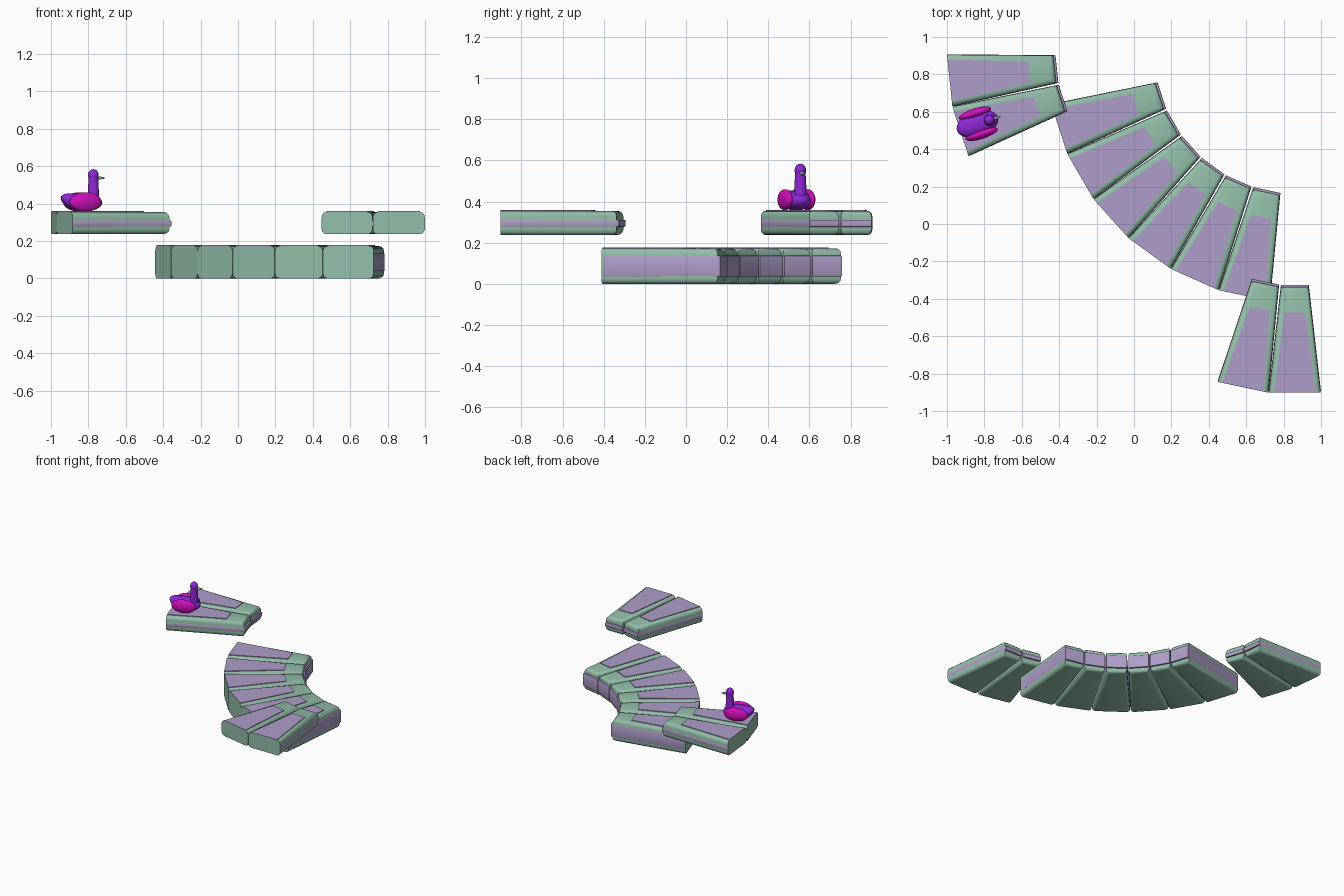
import bpy, bmesh, math
from mathutils import Matrix, Vector

if "Cube" in bpy.data.objects:
    bpy.data.objects.remove(bpy.data.objects["Cube"])


def material(name, rgb):
    m = bpy.data.materials.new(name)
    m.diffuse_color = (*rgb, 1)
    m.use_nodes = True
    m.node_tree.nodes["Principled BSDF"].inputs["Base Color"].default_value = m.diffuse_color
    return m


GREEN = material("sage green", (0.29, 0.52, 0.40))
LILAC = material("lilac", (0.43, 0.34, 0.59))
VIOLET = material("violet", (0.27, 0.02, 0.67))
PINK = material("magenta", (0.65, 0.004, 0.50))

R_OUT, LENGTH = 1.332, 0.565        # outer radius and radial length of a seat wedge


def finish(bm, name, mat, matrix=Matrix(), angle=35):
    bmesh.ops.recalc_face_normals(bm, faces=bm.faces)
    me = bpy.data.meshes.new(name)
    bm.to_mesh(me)
    bm.free()
    ob = bpy.data.objects.new(name, me)
    bpy.context.collection.objects.link(ob)
    me.materials.append(mat)
    ob.matrix_world = matrix
    bpy.context.view_layer.objects.active = ob
    ob.select_set(True)
    bpy.ops.object.shade_smooth_by_angle(angle=math.radians(angle))
    ob.select_set(False)
    return ob


def tapered_slab(name, mat, matrix, length, w_out, w_in, z0, z1, round_r, segs=3):
    """Wedge along +x from the outer end; rounded on the sides and inner end."""
    bm = bmesh.new()
    plan = [(0, -w_out), (length, -w_in), (length, w_in), (0, w_out)]
    face = bm.faces.new([bm.verts.new((x, y, z0)) for x, y in plan])
    ext = bmesh.ops.extrude_face_region(bm, geom=[face])
    top = [g for g in ext["geom"] if isinstance(g, bmesh.types.BMVert)]
    bmesh.ops.translate(bm, verts=top, vec=(0, 0, z1 - z0))
    bmesh.ops.recalc_face_normals(bm, faces=bm.faces)
    if round_r:
        edges = [e for e in bm.edges
                 if abs(e.verts[0].co.z - e.verts[1].co.z) < 1e-5
                 and max(v.co.x for v in e.verts) > 0.01]
        bmesh.ops.bevel(bm, geom=edges, offset=round_r, segments=segs,
                        profile=0.5, affect='EDGES')
    return finish(bm, name, mat, matrix)


def seat_wedge(tag, centre, deg, z0, z1, band):
    """One seat: green body, lilac band on sides and inner end, lilac top pad."""
    a = math.radians(deg)
    pos = Vector((centre[0] - R_OUT * math.cos(a), centre[1] - R_OUT * math.sin(a), 0))
    mw = Matrix.Translation(pos) @ Matrix.Rotation(a, 4, 'Z')
    tapered_slab("seat_body_" + tag, GREEN, mw, LENGTH, 0.1385, 0.0745, z0, z1, 0.026)
    band_mw = mw @ Matrix.Translation((0.008, 0, 0))
    tapered_slab("seat_band_" + tag, LILAC, band_mw, LENGTH + 0.004, 0.1395, 0.0745,
                 *band, 0.006, 2)
    tapered_slab("seat_pad_" + tag, LILAC, mw, 0.43, 0.112, 0.055,
                 z1 - 0.002, z1 + 0.005, 0)


# low middle arc and the two raised end sections
LOW = (0.0, 0.173, (0.035, 0.138))
HIGH = (0.237, 0.355, (0.277, 0.311))
SECTIONS = [("middle", (0.867, 0.92), range(18, 79, 12), LOW),
            ("left", (0.339, 0.907), (6, 18), HIGH),
            ("right", (0.86, 0.430), (78, 90), HIGH)]
for label, centre, angles, levels in SECTIONS:
    for i, deg in enumerate(angles):
        seat_wedge(f"{label}_{i + 1}", centre, deg, *levels)

# bird sitting on the left section, facing the arc centre
BIRD = Matrix.Translation((-0.837, 0.535, 0.36)) @ Matrix.Rotation(math.radians(18), 4, 'Z')


def ellipsoid(name, mat, loc, size, shape=None):
    bm = bmesh.new()
    bmesh.ops.create_uvsphere(bm, u_segments=32, v_segments=16, radius=1)
    for v in bm.verts:
        v.co = Vector((v.co.x * size[0], v.co.y * size[1], v.co.z * size[2])) + Vector(loc)
        if shape:
            shape(v.co)
    return finish(bm, name, mat, BIRD, 60)


def lift_tail(co):
    if co.x < 0:
        co.z += 2.0 * co.x ** 2
    co.z = max(co.z, 0.0)


def cone(name, mat, r1, r2, depth, matrix):
    bm = bmesh.new()
    bmesh.ops.create_cone(bm, cap_ends=True, segments=24, radius1=r1, radius2=r2,
                          depth=depth, matrix=matrix)
    return finish(bm, name, mat, BIRD)


ellipsoid("bird_body", VIOLET, (0, 0, 0.045), (0.115, 0.068, 0.05), lift_tail)
for side, name in ((-1, "bird_wing_right"), (1, "bird_wing_left")):
    ellipsoid(name, PINK, (0.005, side * 0.058, 0.049), (0.09, 0.026, 0.051))
cone("bird_neck", VIOLET, 0.033, 0.025, 0.15, Matrix.Translation((0.067, 0, 0.115)))
ellipsoid("bird_head", VIOLET, (0.067, 0, 0.191), (0.029, 0.028, 0.033))
cone("bird_beak", GREEN, 0.011, 0.004, 0.045,
     Matrix.Translation((0.106, 0, 0.177)) @ Matrix.Rotation(math.pi / 2, 4, 'Y'))
